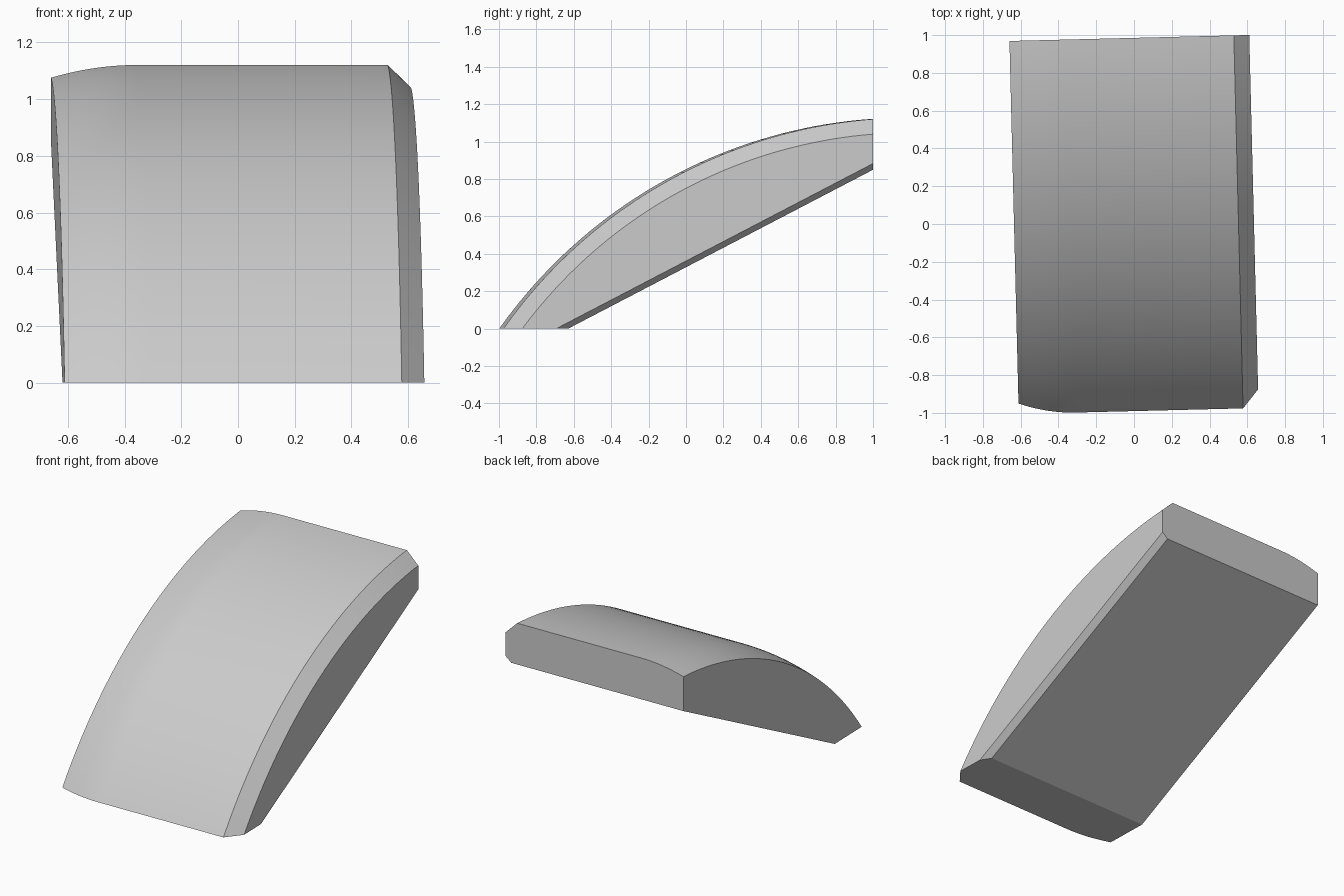
import bpy, bmesh
from math import asin, acos, pi, sin, cos, radians

cube = bpy.data.objects.get("Cube")
if cube:
    bpy.data.objects.remove(cube, do_unlink=True)

# Side profile: an arched top over a slanted underside
ARC_Y, ARC_Z, RADIUS = 1.189, -1.541, 2.669
BACK_Y = 0.985
HEEL_Y, SLOPE = -0.645, 0.521
HALF_WIDTH = 0.635
ARC_STEPS = 40


def section(x, drop, lift):
    """Closed profile at x, with its arch lowered and its underside raised."""
    r = RADIUS - drop
    start = pi - asin(-ARC_Z / r)
    end = acos((BACK_Y - ARC_Y) / r)
    points = []
    for i in range(ARC_STEPS + 1):
        a = start + (end - start) * i / ARC_STEPS
        points.append((x, ARC_Y + r * cos(a), ARC_Z + r * sin(a)))
    points.append((x, BACK_Y, (BACK_Y - HEEL_Y) * SLOPE + lift))
    points.append((x, HEEL_Y - lift / SLOPE, 0))
    return points


# Rounded shoulder on one side, bevelled edges on the other
shoulder_start, shoulder_drop, shoulder_steps = -0.33, 0.045, 12
sections = []
for i in range(shoulder_steps + 1):
    t = 1 - i / shoulder_steps
    x = shoulder_start - t * (HALF_WIDTH + shoulder_start)
    sections.append(section(x, shoulder_drop * t * t, 0))
sections.append(section(0.553, 0, 0))
sections.append(section(0.595, 0.041, 0))
sections.append(section(HALF_WIDTH, 0.08, 0.034))

# Loft the sections and cap both ends
bm = bmesh.new()
rings = [[bm.verts.new(p) for p in s] for s in sections]
for a, b in zip(rings, rings[1:]):
    for i in range(len(a)):
        j = (i + 1) % len(a)
        bm.faces.new((a[i], a[j], b[j], b[i]))
bm.faces.new(rings[0])
bm.faces.new(rings[-1])
bmesh.ops.recalc_face_normals(bm, faces=bm.faces)
mesh = bpy.data.meshes.new("arched_block")
bm.to_mesh(mesh)
bm.free()

block = bpy.data.objects.new("arched_block", mesh)
bpy.context.collection.objects.link(block)
block.rotation_euler.z = radians(1.43)

# Plain grey finish
grey = bpy.data.materials.new("light_grey")
grey.use_nodes = True
colour = (0.6, 0.6, 0.6, 1)
grey.diffuse_color = colour
grey.node_tree.nodes["Principled BSDF"].inputs["Base Color"].default_value = colour
mesh.materials.append(grey)

bpy.ops.object.select_all(action="DESELECT")
block.select_set(True)
bpy.context.view_layer.objects.active = block
bpy.ops.object.shade_smooth_by_angle(angle=radians(25))
